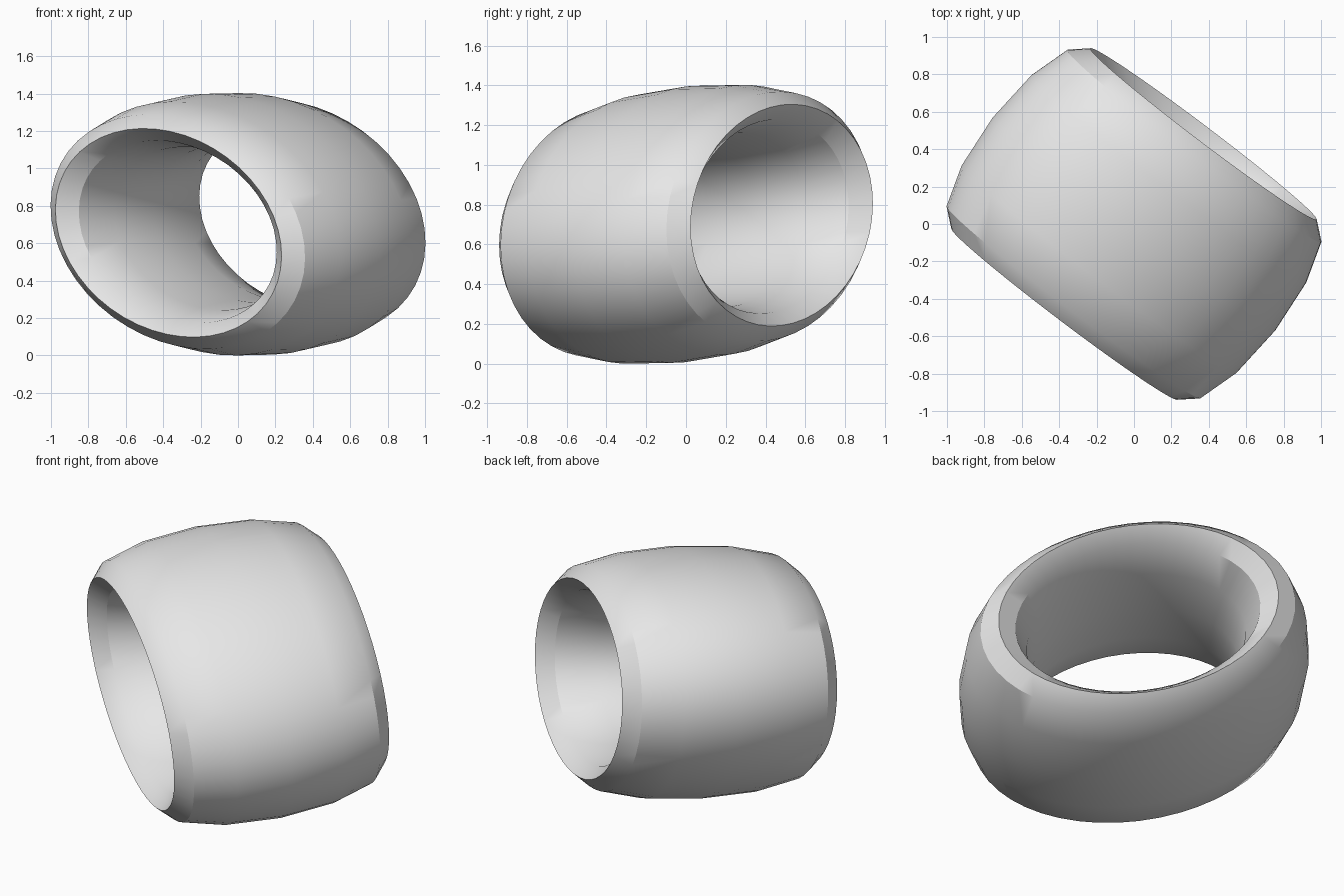
import bpy
from math import radians
from mathutils import Matrix, Vector

cube = bpy.data.objects.get("Cube")
if cube:
    bpy.data.objects.remove(cube, do_unlink=True)

# Plain grey
grey = bpy.data.materials.new("plain_grey")
grey.use_nodes = True
colour = (0.8, 0.8, 0.8, 1.0)
grey.diffuse_color = colour
grey.node_tree.nodes["Principled BSDF"].inputs["Base Color"].default_value = colour

# Wide barrel ring: a torus stretched along its axis and flattened to an oval
bpy.ops.mesh.primitive_torus_add(major_radius=1.0, minor_radius=0.25,
                                 major_segments=48, minor_segments=12)
ring = bpy.context.object
ring.name = "barrel_ring"
ring.data.materials.append(grey)

# Lean the ring: its axis points back-left and slightly up
axis = Vector((0.61, 0.79, 0.075)).normalized()
side = Vector((0.79, -0.61, 0)).normalized()
up = side.cross(axis)
turn = Matrix((side, up, axis)).transposed().to_4x4()
roll = Matrix.Rotation(radians(-15), 4, "Z")
stretch = Matrix.Diagonal((0.771, 0.541, 2.44, 1.0))
ring.data.transform(turn @ roll @ stretch)

# Stand it on the ground
lowest = min(v.co.z for v in ring.data.vertices)
ring.data.transform(Matrix.Translation((0, 0, -lowest)))
ring.data.update()
bpy.ops.object.shade_smooth_by_angle(angle=radians(30))
